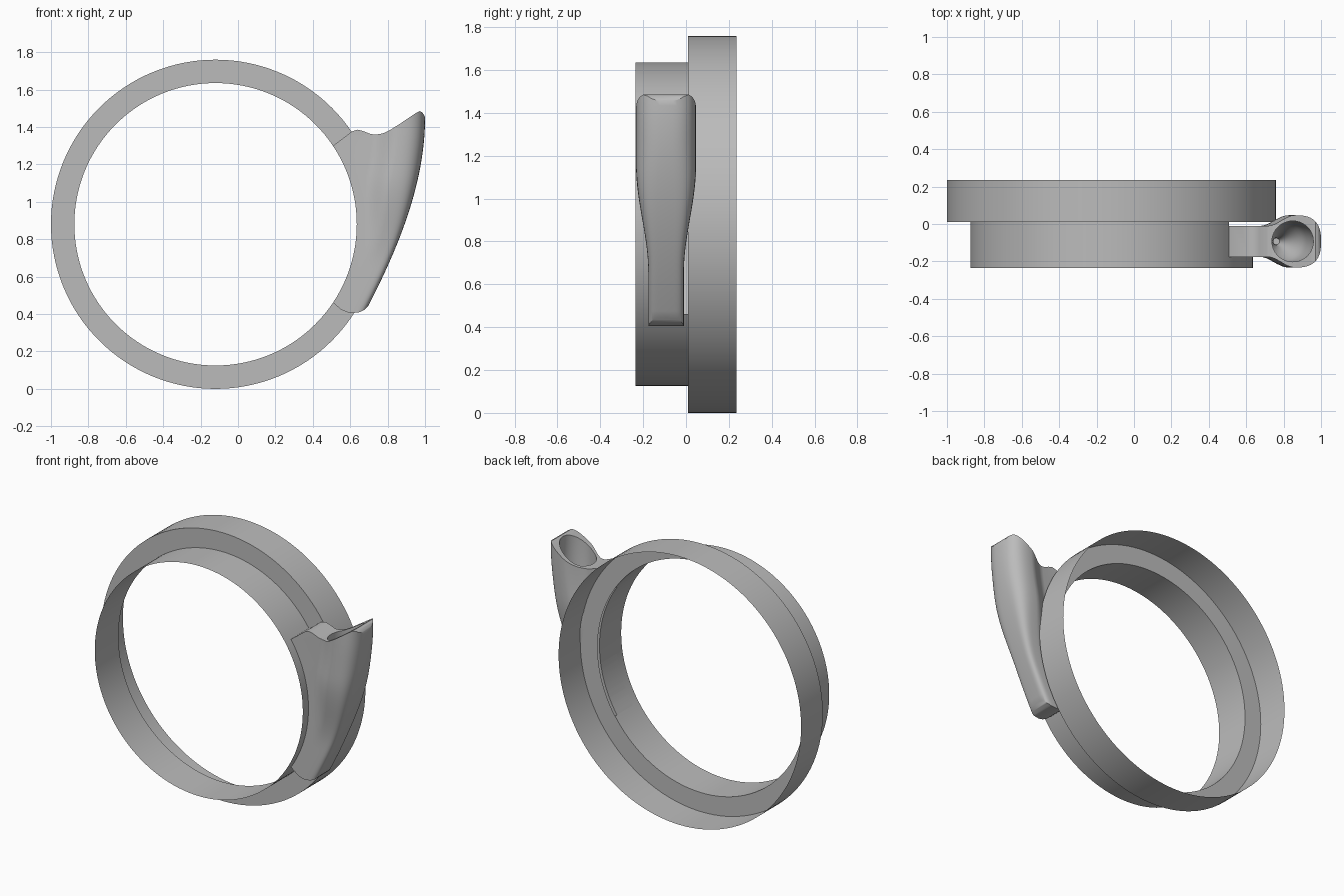
import bpy, bmesh, math

if "Cube" in bpy.data.objects:
    bpy.data.objects.remove(bpy.data.objects["Cube"], do_unlink=True)

CX, CZ = -0.12, 0.88          # ring centre
R_OUT, R_IN = 0.88, 0.755     # ring radii
STEP_Y = 0.01                 # plane of the step between both bands
SEG, CUT = 128, 12            # ring segments, half of the slot in segments
MID_Y, NECK = -0.093, 0.083   # spout centre plane and neck half width

grey = bpy.data.materials.new("plain grey")
grey.use_nodes = True
grey.diffuse_color = (0.5, 0.5, 0.5, 1)
grey.node_tree.nodes["Principled BSDF"].inputs["Base Color"].default_value = (0.5, 0.5, 0.5, 1)


def make_object(name, bm, fix_normals=True):
    if fix_normals:
        bmesh.ops.recalc_face_normals(bm, faces=bm.faces)
    mesh = bpy.data.meshes.new(name)
    bm.to_mesh(mesh)
    bm.free()
    mesh.materials.append(grey)
    obj = bpy.data.objects.new(name, mesh)
    bpy.context.collection.objects.link(obj)
    return obj


def loft(name, sections):
    """Closed solid through a list of equal-length point loops."""
    bm = bmesh.new()
    rows = [[bm.verts.new(p) for p in s] for s in sections]
    n = len(rows[0])
    for a, b in zip(rows, rows[1:]):
        for i in range(n):
            j = (i + 1) % n
            bm.faces.new((a[i], a[j], b[j], b[i]))
    bm.faces.new(rows[0])
    bm.faces.new(rows[-1])
    return make_object(name, bm)


def apply_boolean(obj, cutter, operation):
    mod = obj.modifiers.new("cut", 'BOOLEAN')
    mod.operation, mod.object, mod.solver = operation, cutter, 'EXACT'
    select(obj)
    bpy.ops.object.modifier_apply(modifier=mod.name)
    bpy.data.objects.remove(cutter, do_unlink=True)


def select(obj):
    bpy.ops.object.select_all(action='DESELECT')
    obj.select_set(True)
    bpy.context.view_layer.objects.active = obj


def smooth(obj):
    select(obj)
    bpy.ops.object.shade_smooth_by_angle(angle=math.radians(32))


def ramp(t):
    t = max(0.0, min(1.0, t))
    return t * t * (3 - 2 * t)


def on_ring(r, step):
    a = 2 * math.pi * step / SEG
    return CX + r * math.cos(a), CZ + r * math.sin(a)


# Stepped ring: thin sheet with a slot in the narrow band behind the spout
bm = bmesh.new()
outline = [(R_OUT, 0.235), (R_OUT, STEP_Y), (R_IN, STEP_Y), (R_IN, MID_Y - NECK), (R_IN, -0.235)]
rows = []
for r, y in outline:
    row = []
    for i in range(SEG):
        x, z = on_ring(r, i)
        row.append(bm.verts.new((x, y, z)))
    rows.append(row)
for k in range(len(rows) - 1):
    for i in range(SEG):
        if k == 2 and (i < CUT or i >= SEG - CUT):
            continue
        j = (i + 1) % SEG
        bm.faces.new((rows[k][i], rows[k][j], rows[k + 1][j], rows[k + 1][i]))
ring = make_object("stepped_ring", bm)


# Spout: keyhole sections stacked upward, following a curved outer edge
def outer_x(z):
    d = max(0.0, 1.45 - z)
    return 1.0 - 0.385 * d ** 2 + 0.085 * d ** 3


def half_width(z):
    return NECK + 0.057 * ramp((z - 0.66) / 0.49)


def keyhole(z):
    w = half_width(z)
    xc = outer_x(z) - w
    p = 5 - 2.3 * ramp((z - 0.6) / 0.7)
    half = [(0.35, NECK)]
    for i in range(9):                       # flare from neck to tube
        u = i / 8
        half.append((xc - w * (1 - u), NECK + (w - NECK) * ramp(u)))
    for i in range(1, 13):                   # rounded outer face
        a = math.pi / 2 * i / 12
        c = max(0.0, math.cos(a))
        half.append((xc + w * math.sin(a) ** (2 / p), w * c ** (2 / p) if i < 12 else 0))
    loop = half + [(x, -h) for x, h in reversed(half[:-1])]
    return [(x, MID_Y + h, z) for x, h in loop]


LEVELS = 30
spout = loft("spout", [keyhole(0.35 + 1.25 * i / LEVELS) for i in range(LEVELS + 1)])

# Trim the spout to its side outline
side = [on_ring(R_IN, CUT - i) for i in range(2 * CUT + 1)]
side += [(0.55, 0.425), (0.58, 0.411), (0.61, 0.405), (0.65, 0.41), (0.675, 0.422),
         (0.69, 0.437), (0.76, 0.5), (1.1, 0.9), (1.1, 1.4), (1.01, 1.435),
         (0.997, 1.46), (0.985, 1.478), (0.97, 1.485), (0.95, 1.474), (0.87, 1.42),
         (0.81, 1.382), (0.775, 1.366), (0.74, 1.36), (0.71, 1.362), (0.67, 1.378),
         (0.64, 1.386), (0.61, 1.377)]
trim = loft("trim_cutter", [[(x, y, z) for x, z in side] for y in (-0.5, 0.4)])
apply_boolean(spout, trim, 'INTERSECT')


# Hollow out the cup
def bore(z):
    r = (half_width(z) - 0.031) * (0.25 + 0.75 * ramp((z - 0.8) / 0.3))
    xc = outer_x(z) - half_width(z) - 0.01
    turn = [2 * math.pi * i / 40 for i in range(40)]
    return [(xc + r * math.cos(a), MID_Y + r * math.sin(a), z) for a in turn]


cup = loft("bore_cutter", [bore(0.82 + 0.8 * i / 20) for i in range(21)])
apply_boolean(spout, cup, 'DIFFERENCE')

for part in (ring, spout):
    smooth(part)
